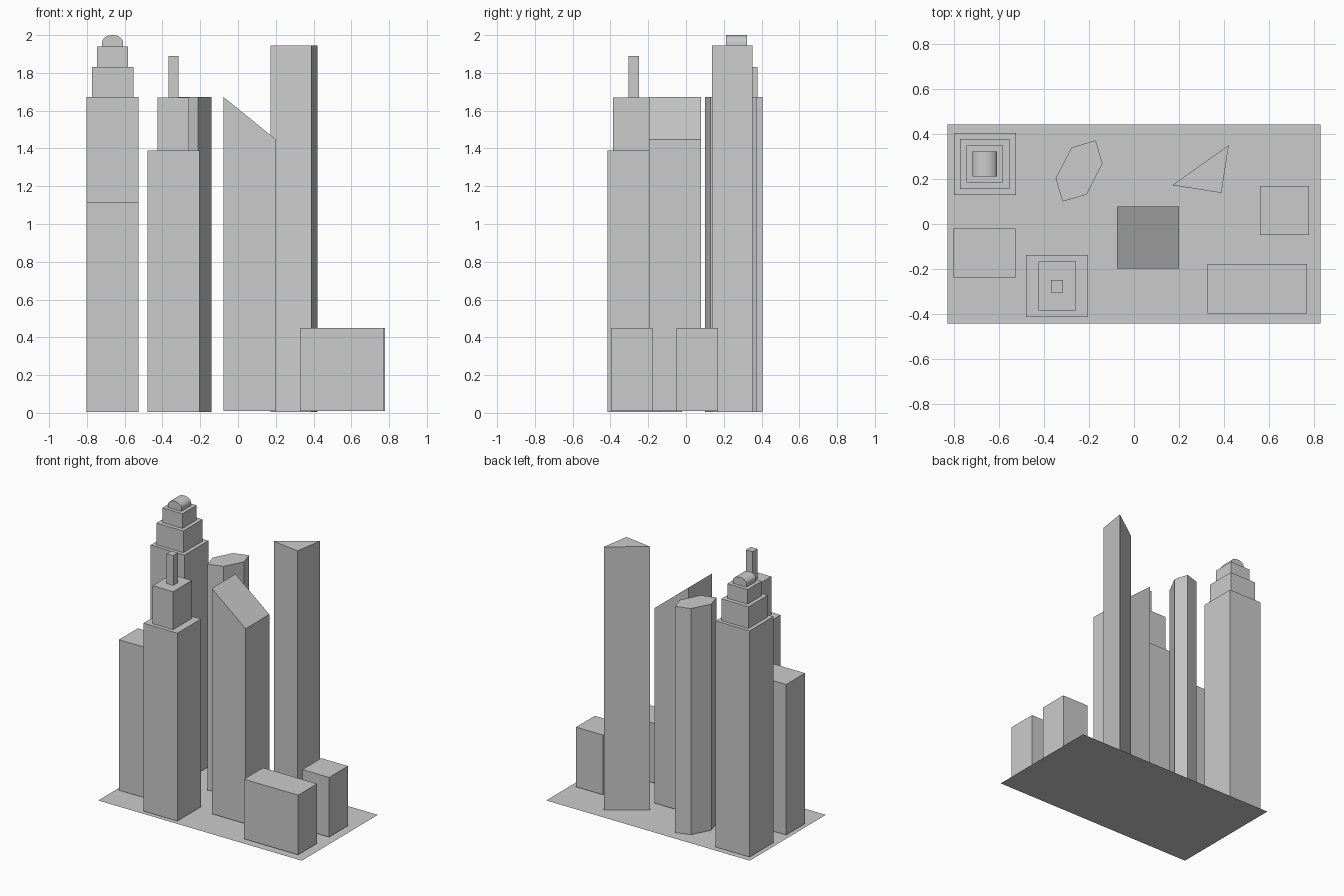
import bpy, bmesh, math
from mathutils import Vector

if "Cube" in bpy.data.objects:
    bpy.data.objects.remove(bpy.data.objects["Cube"])


def prism(name, points, offset):
    """Extrude a closed planar outline along an offset."""
    bm = bmesh.new()
    face = bm.faces.new([bm.verts.new(p) for p in points])
    if offset:
        ext = bmesh.ops.extrude_face_region(bm, geom=[face], use_keep_orig=True)
        verts = [g for g in ext["geom"] if isinstance(g, bmesh.types.BMVert)]
        bmesh.ops.translate(bm, verts=verts, vec=Vector(offset))
        bmesh.ops.recalc_face_normals(bm, faces=bm.faces)
    mesh = bpy.data.meshes.new(name)
    bm.to_mesh(mesh)
    bm.free()
    obj = bpy.data.objects.new(name, mesh)
    bpy.context.collection.objects.link(obj)
    return obj


def column(name, outline, z0, z1):
    return prism(name, [(x, y, z0) for x, y in outline], (0, 0, z1 - z0))


def block(name, x0, x1, y0, y1, z0, z1):
    return column(name, [(x0, y0), (x1, y0), (x1, y1), (x0, y1)], z0, z1)


def front_profile(name, profile, y0, y1):
    return prism(name, [(x, y0, z) for x, z in profile], (0, y1 - y0, 0))


# Flat ground sheet
prism("city_plot", [(-0.83, -0.442, 0), (0.83, -0.442, 0),
                    (0.83, 0.442, 0), (-0.83, 0.442, 0)], None)

# Stepped tower with rounded cap (back left)
cx, cy = -0.664, 0.267
for i, (hx, hy, z0, z1) in enumerate([(0.138, 0.138, 0.005, 1.672),
                                      (0.11, 0.112, 1.672, 1.832),
                                      (0.082, 0.082, 1.832, 1.94)]):
    block(f"crown_tower_tier_{i + 1}", cx - hx, cx + hx, cy - hy, cy + hy, z0, z1)
arch = [(cx - 0.055, 1.94), (cx + 0.055, 1.94)]
arch += [(cx + 0.055 * math.cos(math.pi * k / 14), 1.963 + 0.037 * math.sin(math.pi * k / 14))
         for k in range(15)]
cap = front_profile("crown_tower_rounded_cap", arch, cy - 0.055, cy + 0.055)
for p in cap.data.polygons:
    p.use_smooth = abs(p.normal.y) < 0.5
for e in cap.data.edges:
    f = [p for p in cap.data.polygons if e.key in p.edge_keys]
    e.use_edge_sharp = len(f) == 2 and f[0].normal.angle(f[1].normal) > 0.8

# Stepped tower with spire (front left)
cx, cy = -0.342, -0.277
for part, hx, hy, z0, z1 in [("base", 0.138, 0.138, 0.005, 1.39),
                             ("upper", 0.083, 0.109, 1.39, 1.67),
                             ("spire", 0.027, 0.027, 1.67, 1.89)]:
    block(f"spire_tower_{part}", cx - hx, cx + hx, cy - hy, cy + hy, z0, z1)

# Plain blocks
block("mid_block", -0.803, -0.528, -0.239, -0.02, 0.005, 1.115)
block("low_block", 0.56, 0.778, -0.05, 0.169, 0.01, 0.45)
block("low_wide_block", 0.328, 0.769, -0.398, -0.178, 0.01, 0.45)

# Six-sided tower
column("hexagon_tower", [(-0.278, 0.34), (-0.171, 0.373), (-0.14, 0.27),
                         (-0.211, 0.131), (-0.318, 0.10), (-0.349, 0.204)], 0.005, 1.672)

# Three-sided tower
column("triangle_tower", [(0.171, 0.173), (0.389, 0.138), (0.422, 0.351)], 0.005, 1.944)

# Tower with sloped roof
front_profile("slant_roof_tower", [(-0.076, 0.01), (0.2, 0.01), (0.2, 1.448), (-0.076, 1.672)],
              -0.197, 0.079)
